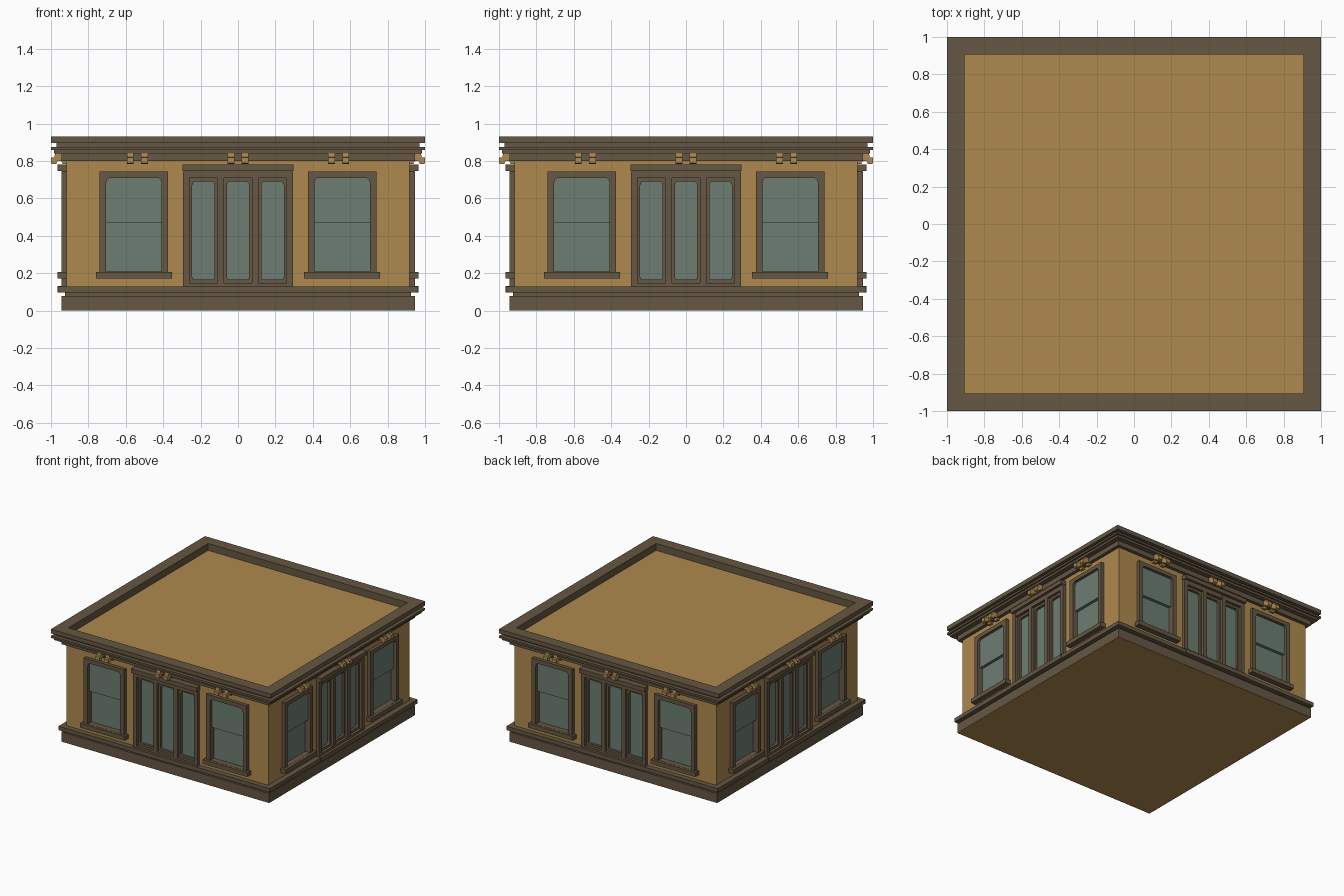
import bpy, bmesh, math

if "Cube" in bpy.data.objects:
    bpy.data.objects.remove(bpy.data.objects["Cube"])


def material(name, rgb):
    m = bpy.data.materials.new(name)
    m.diffuse_color = (*rgb, 1)
    m.use_nodes = True
    m.node_tree.nodes["Principled BSDF"].inputs["Base Color"].default_value = m.diffuse_color
    return m


OCHRE = material("ochre_wall", (0.43, 0.255, 0.077))
BROWN = material("brown_trim", (0.132, 0.096, 0.056))
GLASS = material("green_grey_glass", (0.15, 0.208, 0.168))


def finish(bm, name, mat, sides=1):
    """Turn a bmesh into one object per facade, each turned by 90 degrees."""
    bmesh.ops.recalc_face_normals(bm, faces=bm.faces)
    me = bpy.data.meshes.new(name)
    bm.to_mesh(me)
    bm.free()
    me.materials.append(mat)
    obs = []
    for k in range(sides):
        ob = bpy.data.objects.new(name if sides == 1 else f"{name}_{k + 1}", me)
        ob.rotation_euler.z = k * math.pi / 2
        bpy.context.collection.objects.link(ob)
        obs.append(ob)
    return obs


def box(bm, x0, x1, d0, d1, z0, z1):
    """Box on the front facade; d is the distance out from the centre."""
    v = [bm.verts.new((x, -d, z)) for x in (x0, x1) for d in (d0, d1) for z in (z0, z1)]
    for f in ((0, 1, 3, 2), (4, 6, 7, 5), (0, 4, 5, 1), (2, 3, 7, 6), (0, 2, 6, 4), (1, 5, 7, 3)):
        bm.faces.new([v[i] for i in f])


def square_loft(name, profile, mat, caps=False):
    """Sweep a (half width, height) profile around the square plan."""
    bm = bmesh.new()
    rings = [[bm.verts.new((sx * r, sy * r, z)) for sx, sy in ((-1, -1), (1, -1), (1, 1), (-1, 1))]
             for r, z in profile]
    for a, b in zip(rings, rings[1:]):
        for i in range(4):
            j = (i + 1) % 4
            bm.faces.new((a[i], a[j], b[j], b[i]))
    if caps:
        bm.faces.new(rings[0])
        bm.faces.new(rings[-1])
    return finish(bm, name, mat)[0]


def frame(bm, outer, inner, d0, d1, r_top, r_bottom):
    """Rectangular frame whose opening has rounded corners."""
    x0, x1, z0, z1 = inner
    X0, X1, Z0, Z1 = outer
    corners = ((x1, z1, X1, Z1, -1, -1, r_top, 0), (x0, z1, X0, Z1, 1, -1, r_top, 90),
               (x0, z0, X0, Z0, 1, 1, r_bottom, 180), (x1, z0, X1, Z0, -1, 1, r_bottom, 270))
    loops = []
    for cx, cz, ox, oz, sx, sz, r, a0 in corners:
        for k in range(5 if r else 1):
            a = math.radians(a0 + k * 22.5)
            p = (cx + sx * r + r * math.cos(a), cz + sz * r + r * math.sin(a)) if r else (cx, cz)
            pts = ((ox, d1, oz), (p[0], d1, p[1]), (p[0], d0, p[1]), (ox, d0, oz))
            loops.append([bm.verts.new((x, -d, z)) for x, d, z in pts])
    for a, b in zip(loops, loops[1:] + loops[:1]):
        for i in range(4):
            j = (i + 1) % 4
            bm.faces.new((a[i], a[j], b[j], b[i]))
    bmesh.ops.remove_doubles(bm, verts=bm.verts, dist=1e-5)


WIN = [(s * 0.557 - 0.148, s * 0.557 + 0.148) for s in (-1, 1)]   # window openings
DOOR = (-0.185, 0, 0.185)                                        # door leaf centres

# Walls with roof deck, and the floor slab
walls = square_loft("walls", [(0.918, 0.02), (0.918, 0.873)], OCHRE, True)
square_loft("floor_slab", [(0.944, 0), (0.944, 0.01)], OCHRE, True)

# Openings cut through the wall face on all four sides
bm = bmesh.new()
for a, b in WIN:
    box(bm, a - 0.015, b + 0.015, 0.86, 1.1, 0.19, 0.725)
box(bm, -0.28, 0.28, 0.86, 1.1, 0.11, 0.73)
for cutter in finish(bm, "opening_cutter", OCHRE, 4):
    cutter.hide_render = True
    cutter.hide_viewport = False
    cutter.display_type = 'WIRE'
    mod = walls.modifiers.new("opening", 'BOOLEAN')
    mod.operation = 'DIFFERENCE'
    mod.solver = 'EXACT'
    mod.object = cutter
# Bake the cuts and remove the cutters
bpy.context.view_layer.update()
cut = bpy.data.meshes.new_from_object(walls.evaluated_get(bpy.context.evaluated_depsgraph_get()))
walls.modifiers.clear()
walls.data = cut
for ob in [o for o in bpy.data.objects if o.name.startswith("opening_cutter")]:
    bpy.data.objects.remove(ob)

# Plinth and stepped cornice with parapet
square_loft("plinth", [(0.945, 0), (0.945, 0.078), (0.925, 0.078), (0.925, 0.096),
                       (0.96, 0.096), (0.96, 0.128), (0.9, 0.128)], BROWN)
square_loft("cornice", [(0.91, 0.8), (0.945, 0.8), (0.945, 0.84), (0.985, 0.84), (0.985, 0.858),
                        (1, 0.858), (1, 0.874), (0.97, 0.874), (0.97, 0.895), (1, 0.895),
                        (1, 0.93), (0.907, 0.93), (0.907, 0.87)], BROWN)

# Window frames and sills
bm = bmesh.new()
for a, b in WIN:
    frame(bm, (a - 0.036, b + 0.036, 0.19, 0.743), (a, b, 0.208, 0.71), 0.862, 0.945, 0.025, 0)
finish(bm, "window_frames", BROWN, 4)
bm = bmesh.new()
for a, b in WIN:
    box(bm, a - 0.055, b + 0.055, 0.865, 0.965, 0.172, 0.207)
finish(bm, "window_sills", BROWN, 4)

# Window glass: upper sash stands forward of the lower sash
bm = bmesh.new()
for a, b in WIN:
    box(bm, a - 0.01, b + 0.01, 0.865, 0.922, 0.47, 0.72)
    box(bm, a - 0.01, b + 0.01, 0.865, 0.897, 0.2, 0.47)
finish(bm, "window_glass", GLASS, 4)

# Door surround: jambs, mullions, head, bottom rail, lintel and step
bm = bmesh.new()
for s in (-1, 1):
    for c, h in ((0.2775, 0.0175), (0.0925, 0.0175)):
        box(bm, s * c - h, s * c + h, 0.862, 0.945, 0.12, 0.745)
box(bm, -0.29, 0.29, 0.862, 0.944, 0.71, 0.746)
box(bm, -0.29, 0.29, 0.862, 0.944, 0.12, 0.148)
box(bm, -0.297, 0.297, 0.87, 0.965, 0.746, 0.78)
box(bm, -0.297, 0.297, 0.87, 0.965, 0.096, 0.131)
finish(bm, "door_surround", BROWN, 4)

# Door leaves and their glass
bm = bmesh.new()
for c in DOOR:
    frame(bm, (c - 0.076, c + 0.076, 0.146, 0.712), (c - 0.06, c + 0.06, 0.166, 0.69),
          0.865, 0.922, 0.02, 0.015)
finish(bm, "door_leaves", BROWN, 4)
bm = bmesh.new()
for c in DOOR:
    box(bm, c - 0.07, c + 0.07, 0.866, 0.902, 0.155, 0.7)
finish(bm, "door_glass", GLASS, 4)

# Paired scroll brackets under the cornice
profile = [(0.91, 0.842), (0.978, 0.842), (0.982, 0.82), (1, 0.818), (1, 0.788), (0.992, 0.784),
           (0.972, 0.784), (0.965, 0.8), (0.945, 0.8), (0.938, 0.785), (0.91, 0.785)]
bm = bmesh.new()
for c in (-0.538, 0, 0.538):
    for o in (-0.038, 0.038):
        f = bm.faces.new([bm.verts.new((c + o - 0.018, -d, z)) for d, z in profile])
        ext = bmesh.ops.extrude_face_region(bm, geom=[f])["geom"]
        bmesh.ops.translate(bm, vec=(0.036, 0, 0),
                            verts=[g for g in ext if isinstance(g, bmesh.types.BMVert)])
finish(bm, "brackets", OCHRE, 4)
